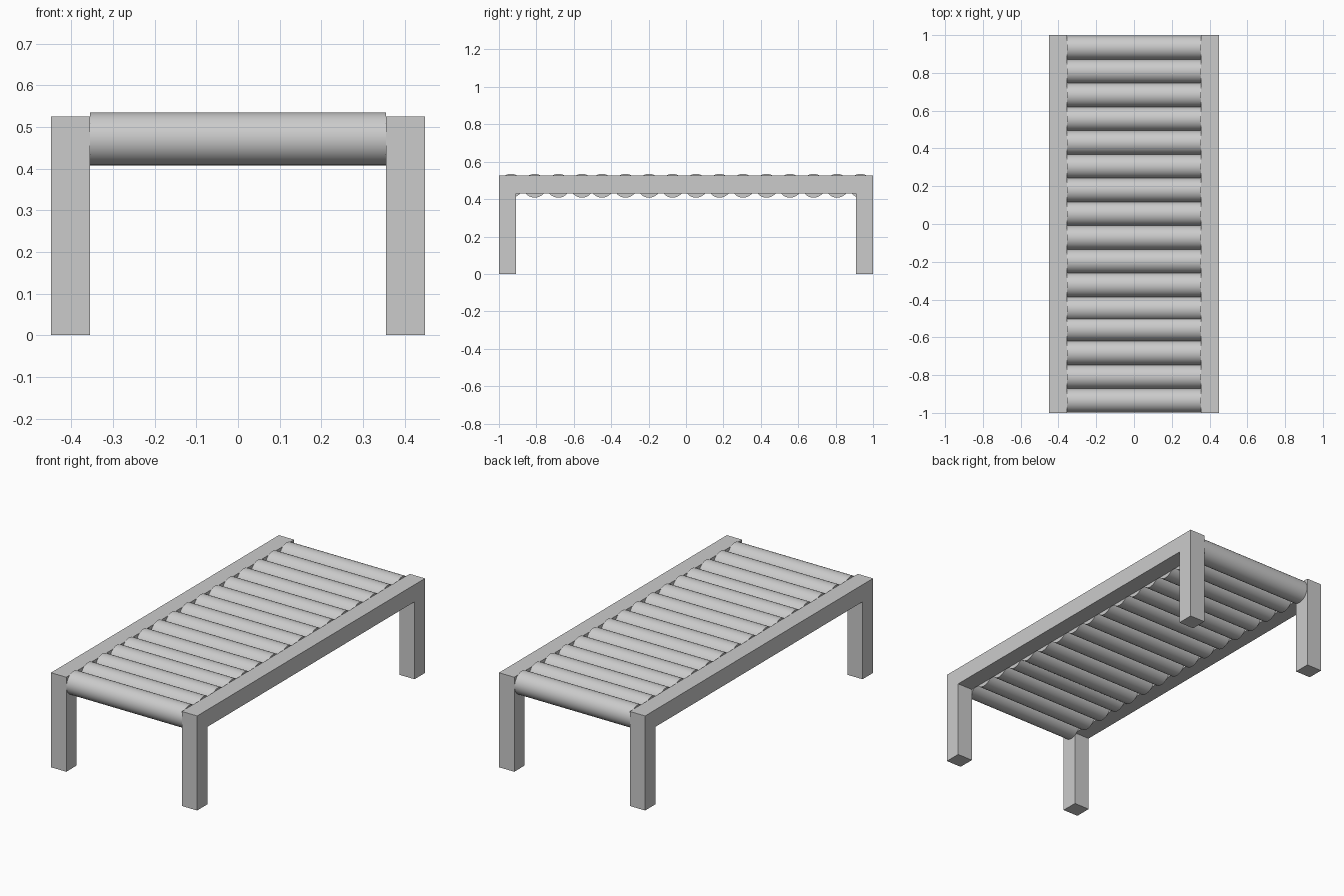
import bpy
import math

if "Cube" in bpy.data.objects:
    bpy.data.objects.remove(bpy.data.objects["Cube"])

HALF_X, INNER_X = 0.449, 0.355
TOP, RAIL_BOTTOM = 0.525, 0.43
LEG_DEPTH = 0.092
ROLLER_R, ROLLER_Z = 0.0635, 0.4715


def box(name, lo, hi):
    bpy.ops.mesh.primitive_cube_add(
        size=1, location=[(a + b) / 2 for a, b in zip(lo, hi)])
    ob = bpy.context.object
    ob.name = name
    ob.scale = [b - a for a, b in zip(lo, hi)]
    bpy.ops.object.transform_apply(location=False, rotation=False, scale=True)
    return ob


def roller(index, y):
    bpy.ops.mesh.primitive_cylinder_add(
        vertices=48, radius=ROLLER_R, depth=2 * INNER_X,
        location=(0, y, ROLLER_Z), rotation=(0, math.pi / 2, 0))
    bpy.context.object.name = f"roller_{index:02d}"
    bpy.ops.object.shade_smooth_by_angle(angle=math.radians(30))


# Side rails with a leg under each end
for side, s in (("left", -1), ("right", 1)):
    x0, x1 = sorted((s * INNER_X, s * HALF_X))
    box(f"{side}_rail", (x0, -1, RAIL_BOTTOM), (x1, 1, TOP))
    for end, e in (("front", -1), ("back", 1)):
        y0, y1 = sorted((e * (1 - LEG_DEPTH), e))
        box(f"{end}_{side}_leg", (x0, y0, 0), (x1, y1, RAIL_BOTTOM))

# Rollers: a front group of four, then twelve set slightly closer to it
roller_ys = [-0.935 + 0.1262 * k for k in range(4)]
roller_ys += [-0.449 + 0.1257 * k for k in range(12)]
for i, y in enumerate(roller_ys, 1):
    roller(i, y)
